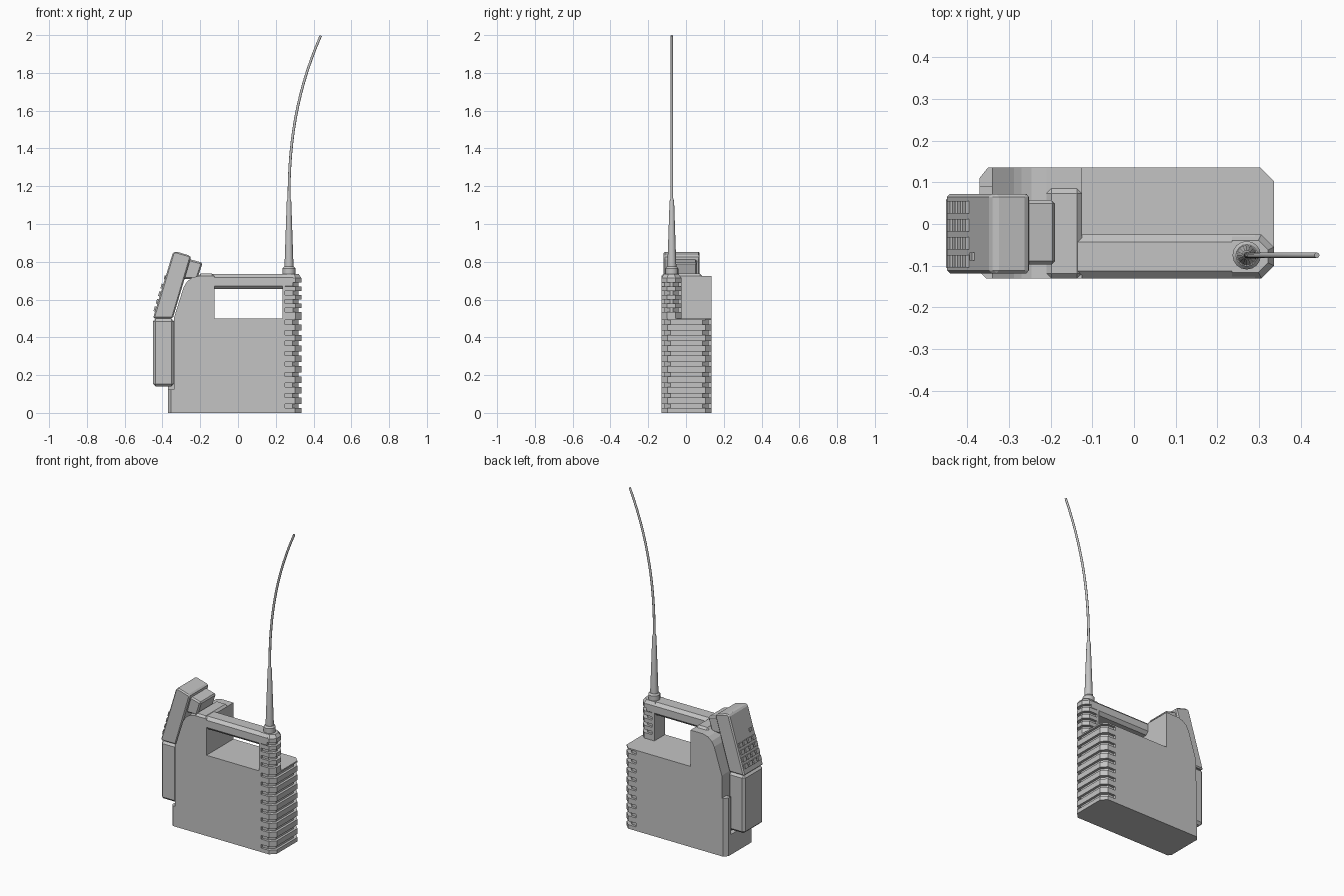
import bpy, bmesh, math
from mathutils import Vector, Matrix

cube = bpy.data.objects.get("Cube")
if cube:
    bpy.data.objects.remove(cube)

grey = bpy.data.materials.new("plain_grey")
grey.use_nodes = True
colour = (0.55, 0.55, 0.55, 1)
grey.diffuse_color = colour
grey.node_tree.nodes["Principled BSDF"].inputs["Base Color"].default_value = colour


def finish(name, bm, bevel=0):
    bmesh.ops.recalc_face_normals(bm, faces=bm.faces)
    mesh = bpy.data.meshes.new(name)
    bm.to_mesh(mesh)
    bm.free()
    mesh.materials.append(grey)
    ob = bpy.data.objects.new(name, mesh)
    bpy.context.collection.objects.link(ob)
    if bevel:
        mod = ob.modifiers.new("bevel", "BEVEL")
        mod.width = bevel
        mod.segments = 1
        mod.limit_method = "ANGLE"
    return ob


def loft(bm, rings):
    loops = [[bm.verts.new(p) for p in ring] for ring in rings]
    n = len(loops[0])
    for low, high in zip(loops, loops[1:]):
        for i in range(n):
            j = (i + 1) % n
            bm.faces.new((low[i], low[j], high[j], high[i]))
    bm.faces.new(loops[0])
    bm.faces.new(loops[-1])


def extrude(bm, pts, axis, a, b):
    place = {"x": lambda u, v, t: (t, u, v),
             "y": lambda u, v, t: (u, t, v),
             "z": lambda u, v, t: (u, v, t)}[axis]
    loft(bm, [[place(u, v, t) for u, v in pts] for t in (a, b)])


def prism(name, pts, axis, a, b, bevel=0):
    bm = bmesh.new()
    extrude(bm, pts, axis, a, b)
    return finish(name, bm, bevel)


def box(name, x0, x1, y0, y1, z0, z1, bevel=0):
    return prism(name, [(x0, y0), (x1, y0), (x1, y1), (x0, y1)], "z", z0, z1, bevel)


def footprint(x0, x1, y0, y1, cut):
    # rectangle with its two right-hand corners cut off
    return [(x0, y0), (x1 - cut, y0), (x1, y0 + cut), (x1, y1 - cut), (x1 - cut, y1), (x0, y1)]


# Grooved blocks: an inset core wrapped by full-size ribs
RIGHT, RIB_X, DEEP = 0.335, 0.25, 0.015


def grooved_block(name, x0, y0, y1, z0, z1, first, pitch, count, height, cut):
    bm = bmesh.new()
    core = footprint(RIB_X, RIGHT - DEEP, y0 + DEEP, y1 - DEEP, cut)
    extrude(bm, [(x0, y0), (RIB_X, y0)] + core[:-1] + [core[-1], (RIB_X, y1), (x0, y1)], "z", z0, z1)
    low = z0
    rib = footprint(RIB_X, RIGHT, y0, y1, cut)
    for i in range(count):
        start = first + i * pitch
        extrude(bm, rib, "z", low, start)
        low = start + height
    extrude(bm, rib, "z", low, z1)
    return finish(name, bm)


grooved_block("main_body", -0.34, -0.13, 0.135, 0, 0.5, 0.025, 0.0555, 9, 0.022, 0.032)
grooved_block("handle_post", 0.235, -0.13, -0.025, 0.5, 0.715, 0.535, 0.045, 4, 0.02, 0.03)

# Carrying handle
bm = bmesh.new()
loft(bm, [[(x, y, z) for x, y in footprint(0.235, RIGHT - d, -0.13 + d, -0.025 - d, 0.03 - d / 2)]
          for z, d in ((0.715, 0), (0.735, 0.014))])
finish("post_cap", bm)
c = 0.018
prism("handle_bar", [(-0.13 + c, 0.655), (-0.025 - c, 0.655), (-0.025, 0.655 + c), (-0.025, 0.735 - c),
                     (-0.025 - c, 0.735), (-0.13 + c, 0.735), (-0.13, 0.735 - c), (-0.13, 0.655 + c)],
      "x", -0.16, 0.29)

# Tower behind the handset, with its raised cap
prism("tower", [(-0.34, 0.4), (-0.34, 0.5), (-0.288, 0.665), (-0.27, 0.695), (-0.245, 0.715),
                (-0.21, 0.725), (-0.125, 0.725), (-0.125, 0.4)], "y", -0.13, 0.135)
box("tower_cap", -0.21, -0.125, -0.13, 0.085, 0.69, 0.737, 0.012)

# Handset dock: foot ledge and rear side flange
foot = [(-0.34, -0.13), (-0.355, -0.13), (-0.37, -0.115), (-0.37, 0.11), (-0.35, 0.135), (-0.34, 0.135)]
prism("dock_foot", foot, "z", 0, 0.125)
flange = [(-0.34, 0.09), (-0.37, 0.09), (-0.37, 0.11), (-0.35, 0.135), (-0.34, 0.135)]
prism("dock_flange", flange, "z", 0.125, 0.36)

# Handset
box("handset_lower", -0.45, -0.338, -0.118, 0.072, 0.14, 0.499, 0.014)
prism("handset_upper", [(-0.45, 0.501), (-0.345, 0.848), (-0.33, 0.855), (-0.255, 0.833),
                        (-0.25, 0.82), (-0.345, 0.501)], "y", -0.118, 0.072, 0.01)
prism("earpiece", [(-0.262, 0.815), (-0.187, 0.795), (-0.215, 0.71), (-0.29, 0.71)],
      "y", -0.097, 0.057, 0.008)

# Keypad and indicator on the sloping face
along = Vector((0.105, 0, 0.347)).normalized()
out = Vector((-along.z, 0, along.x))
side = Vector((0, 1, 0))
start = Vector((-0.45, 0, 0.501))


def add_key(bm, dist, y, length, width, height):
    mid = start + along * dist + side * y
    loft(bm, [[mid + along * (s * length / 2) + side * (t * width / 2) + out * h
               for s, t in ((-1, -1), (1, -1), (1, 1), (-1, 1))] for h in (-0.005, height)])


bm = bmesh.new()
for row in range(4):
    for col in range(4):
        add_key(bm, 0.05 + row * 0.042, 0.04 - col * 0.043, 0.026, 0.03, 0.009)
finish("keypad", bm)
bm = bmesh.new()
add_key(bm, 0.225, -0.078, 0.02, 0.02, 0.006)
finish("indicator", bm)

# Antenna: collar, tapered sleeve and bent whip
AX, AY, SIDES = 0.27, -0.075, 16


def tube(name, stations):
    bm = bmesh.new()
    rings = []
    for k, (x, z, r) in enumerate(stations):
        before, after = stations[max(k - 1, 0)], stations[min(k + 1, len(stations) - 1)]
        lean = math.atan2(after[0] - before[0], after[1] - before[1])
        turn = Matrix.Rotation(lean, 3, "Y")
        rings.append([Vector((x, AY, z)) + turn @ Vector((r * math.cos(a), r * math.sin(a), 0))
                      for a in (2 * math.pi * i / SIDES for i in range(SIDES))])
    loft(bm, rings)
    ob = finish(name, bm)
    bpy.ops.object.select_all(action="DESELECT")
    ob.select_set(True)
    bpy.context.view_layer.objects.active = ob
    bpy.ops.object.shade_smooth_by_angle(angle=math.radians(30))


tube("antenna_collar", [(AX, 0.73, 0.034), (AX, 0.765, 0.034), (AX, 0.775, 0.026)])
tube("antenna_sleeve", [(AX, 0.77, 0.024), (AX, 1.12, 0.012), (AX, 1.135, 0.008)])
whip = []
for i in range(15):
    t = i / 14
    whip.append((AX + 0.168 * t ** 2.3, 1.12 + 0.877 * t, 0.0075 - 0.001 * t))
tube("antenna_whip", whip)
